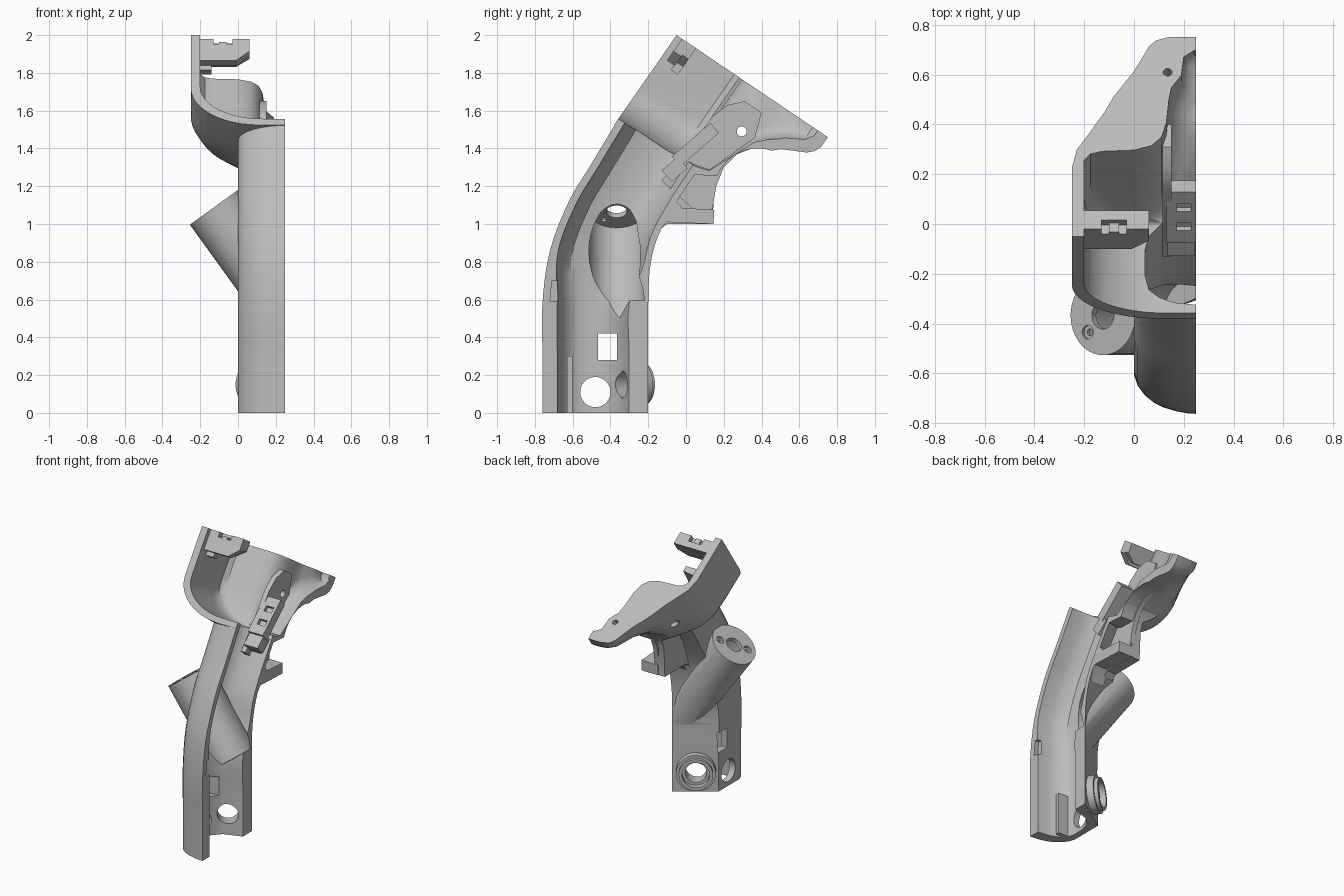
import bpy, bmesh, math
from mathutils import Vector, Matrix

if "Cube" in bpy.data.objects:
    bpy.data.objects.remove(bpy.data.objects["Cube"])

grey = bpy.data.materials.new("mid_grey")
grey.use_nodes = True
grey.diffuse_color = (0.5, 0.5, 0.5, 1)
grey.node_tree.nodes["Principled BSDF"].inputs["Base Color"].default_value = (0.5, 0.5, 0.5, 1)


def loft(name, rings):
    """Closed solid through rings of equal point count."""
    bm = bmesh.new()
    rows = [[bm.verts.new(p) for p in r] for r in rings]
    n = len(rows[0])
    for a, b in zip(rows, rows[1:]):
        for i in range(n):
            j = (i + 1) % n
            bm.faces.new((a[i], a[j], b[j], b[i]))
    bm.faces.new(rows[0][::-1])
    bm.faces.new(rows[-1])
    bmesh.ops.recalc_face_normals(bm, faces=bm.faces)
    me = bpy.data.meshes.new(name)
    bm.to_mesh(me)
    bm.free()
    me.materials.append(grey)
    ob = bpy.data.objects.new(name, me)
    bpy.context.collection.objects.link(ob)
    return ob


def rod(name, start, end, r, n=40):
    s, e = Vector(start), Vector(end)
    rot = (e - s).to_track_quat('Z', 'Y')
    circle = [rot @ Vector((r * math.cos(2 * math.pi * k / n), r * math.sin(2 * math.pi * k / n), 0))
              for k in range(n)]
    return loft(name, [[s + c for c in circle], [e + c for c in circle]])


def side_plate(name, outline, x0, x1):
    return loft(name, [[(x, y, z) for y, z in outline] for x in (x0, x1)])


def box(name, centre, size, tilt=0):
    m = Matrix.Translation(centre) @ Matrix.Rotation(math.radians(tilt), 4, 'X')
    h = [s / 2 for s in size]
    return loft(name, [[m @ Vector((a * h[0], b * h[1], c * h[2]))
                        for a, b in ((-1, -1), (1, -1), (1, 1), (-1, 1))] for c in (-1, 1)])


def combine(target, tool, op='DIFFERENCE'):
    mod = target.modifiers.new("cut", 'BOOLEAN')
    mod.operation, mod.solver, mod.object = op, 'EXACT', tool
    bpy.context.view_layer.objects.active = target
    bpy.ops.object.modifier_apply(modifier=mod.name)
    bpy.data.objects.remove(tool)


def smooth_path(rows, steps=5):
    """Catmull-Rom interpolation between rows of numbers."""
    out = []
    for i in range(len(rows) - 1):
        p = [rows[max(i - 1, 0)], rows[i], rows[i + 1], rows[min(i + 2, len(rows) - 1)]]
        for k in range(steps):
            t = k / steps
            out.append([b + 0.5 * t * (c - a + t * (2 * a - 5 * b + 4 * c - d + t * (3 * (b - c) + d - a)))
                        for a, b, c, d in zip(*p)])
    return out + [rows[-1]]


# Tilted frame of the head: v runs backward along the rim, u down from it
def head(x, v, u):
    return Vector((x, -0.05 + 0.83 * v - 0.57 * u, 2.0 - 0.56 * v - 0.82 * u))


def head_ring(v, xw, d, rx, rz, edge, top=0.0):
    ring = [(edge, top), (xw, top)]
    for k in range(13):
        a = math.pi / 2 * k / 12
        ring.append((xw + rx * (1 - math.cos(a)), d - rz + rz * math.sin(a)))
    ring.append((edge, d))
    return [head(x, v, u) for x, u in ring]


def grip_ring(row, profile):
    f, b = Vector(row[:2]), Vector(row[2:4])
    return [(x, *f.lerp(b, t)) for x, t in profile]


def outer_profile(thin):
    """Outer grip section; the back chamfer shrinks toward the top."""
    return [(.25, 0), (.22, .003), (.17, .018), (.12, .045), (.08, .08), (.045, .13), (.015, .2),
            (0, .28), (0, .7 + .1 * thin), (.25, 1)]


def hollow_profile(thin):
    """Inner grip section; walls grow thinner toward the top."""
    f, b = .14 - .06 * thin, .11 * thin
    return [(.6, f), (.25, f), (.16, f + .02), (.1, f + .07), (.06, f + .14), (.045, .35), (.045, .5 + b),
            (.06, .62 + b), (.12, .74 + b), (.25, .82 + b), (.6, .82 + b)]


# Head: rounded bowl tapering to the rear tip
head_rows = [(0, -.25, .58, .36, .24), (.2, -.25, .585, .33, .26), (.33, -.25, .585, .33, .29),
             (.42, -.23, .58, .34, .33), (.5, -.18, .56, .32, .4), (.6, -.12, .5, .29, .42),
             (.68, -.08, .3, .29, .25), (.8, 0.0, .19, .23, .14), (.92, .06, .13, .17, .09),
             (.95, .09, .1, .14, .07), (.965, .14, .06, .1, .04)]
shell = loft("handle_shell", [head_ring(*r, .25) for r in head_rows])

# Grip: curved column (last value: thinness of wall)
grip_rows = [(-.76, 0, -.2, 0, 0), (-.76, .3, -.2, .3, 0), (-.76, .58, -.2, .58, 0), (-.72, .86, -.19, .77, 1),
             (-.62, 1.12, -.15, .93, 1), (-.5, 1.32, -.06, 1.1, 1), (-.362, 1.55, .055, 1.275, 1)]
path = smooth_path(grip_rows)
combine(shell, loft("grip", [grip_ring(r, outer_profile(r[4])) for r in path]), 'UNION')

# Neck wall behind the grip
combine(shell, side_plate("neck_wall", [(-.14, .97), (-.1, 1.0), (.14, 1.0), (.15, 1.2), (.22, 1.34),
                                        (.04, 1.36), (-.08, 1.15)], .07, .14), 'UNION')

# Slanted side boss
cap = Vector((-.125, -.367, 1.09))
axis = Vector((-.585, 0, .81)).normalized()
combine(shell, rod("boss", cap - axis * .72, cap, .16, 48), 'UNION')

# Socket ring on the chamfered back
ring_at = Vector((.12, -.285, .15))
out = Vector((-.56, .83, 0)).normalized()
combine(shell, rod("ring", ring_at - out * .03, ring_at + out * .045, .13), 'UNION')
combine(shell, rod("ring_lip", ring_at, ring_at + out * .07, .112), 'UNION')

# Hollow the grip, then the head bowl with its rear cup
rings = [grip_ring(r, hollow_profile(r[4])) for r in path]
rings.insert(0, [(x, y, -.1) for x, y, z in rings[0]])
rings.append([Vector(p) + Vector((0, .045, .065)) for p in rings[-1]])
combine(shell, loft("grip_hollow", rings))
bowl = [(-.1, -.2, .54, .34, .2), (.3, -.2, .54, .3, .22), (.37, -.2, .53, .3, .25), (.4, -.175, .52, .28, .26),
        (.412, -.13, .52, .26, .26), (.418, 0, .52, .15, .22), (.44, .07, .52, .09, .15), (.48, .11, .52, .06, .1),
        (.55, .13, .5, .04, .05), (.66, .14, .24, .08, .1), (.72, .15, .18, .09, .1),
        (.78, .19, .14, .1, .1), (.87, .2, .09, .1, .07), (.9, .24, .06, .1, .04)]
combine(shell, loft("bowl_hollow", [head_ring(*r, .6, -.1) for r in bowl]))

# Finger opening
combine(shell, rod("finger_cut", (-.6, .38, 1.17), (.6, .38, 1.17), .23, 64))

# Boss bore, centre hole and two screw holes
combine(shell, rod("bore", cap - axis * .62, cap - axis * .03, .147, 48))
combine(shell, rod("boss_hole", cap - axis * .1, cap + axis * .1, .055))
across = axis.cross(Vector((0, 1, 0)))
for s in (-1, 1):
    c = cap + s * (Vector((0, .068, 0)) - across * .075)
    combine(shell, rod("screw", c - axis * .1, c + axis * .1, .014, 16))
    combine(shell, rod("screw_sink", c - axis * .015, c + axis * .1, .028, 24))

# Ring bore and lower side openings
combine(shell, rod("ring_bore", ring_at - out * .2, ring_at + out * .2, .07))
combine(shell, rod("ring_sink", ring_at + out * .03, ring_at + out * .2, .09))
combine(shell, rod("round_port", (-.2, -.48, .11), (.15, -.48, .11), .08))
combine(shell, box("window", (0, -.415, .35), (.3, .1, .14)))

# Pivot hole, rim screw holes and slot in the joint face
combine(shell, rod("pivot", (-.6, .295, 1.49), (.6, .295, 1.49), .026, 24))
for x, v in ((.135, .795), (-.18, .12)):
    combine(shell, rod("rim_screw", head(x, v, -.05), head(x, v, .06), .018, 16))
combine(shell, box("joint_slot", (.25, -.695, .645), (.06, .04, .11), -5))

# Trim everything on the joint plane
combine(shell, box("trim", (.75, 0, 1), (1, 4, 4)))

# Guard tab below the finger opening
side_plate("guard_tab", [(-.17, .92), (-.14, .97), (-.1, 1.01), (.145, 1.0), (.15, 1.075), (-.02, 1.085),
                         (-.06, 1.13), (-.1, 1.06)], .12, .25)

# Mounting hook inside the front rim
hook = [(-.21, 0), (-.13, 0), (-.13, .035), (-.1, .035), (-.1, .02), (-.06, .02), (-.06, .035),
        (-.03, .035), (-.03, 0), (.06, 0), (.06, .08), (-.01, .14), (-.21, .14)]
loft("mounting_hook", [[head(x, v, u) for x, u in hook] for v in (.035, .085)])
back = [(-.21, 0), (.06, 0), (.06, .07), (-.01, .12), (-.14, .12), (-.14, .17), (-.21, .17)]
loft("hook_back", [[head(x, v, u) for x, u in back] for v in (.08, .125)])

# Trigger support plate with pivot hole
plate = side_plate("trigger_plate", [(-.13, 1.23), (-.03, 1.34), (.14, 1.57), (.22, 1.63), (.31, 1.65), (.4, 1.59),
                                     (.35, 1.4), (.27, 1.37), (.2, 1.3), (.16, 1.2), (.14, 1.08), (.07, 1.05)],
                   .115, .15)
combine(plate, rod("pivot", (-.6, .295, 1.49), (.6, .295, 1.49), .026, 24))

# Switch block with two slots, and its lower clip
switch = box("switch_block", (.19, .05, 1.42), (.12, .27, .07), 41)
for s in (-1, 1):
    centre = Vector((.2, .05, 1.42)) + Matrix.Rotation(math.radians(41), 3, 'X') @ Vector((0, s * .05, .035))
    combine(switch, box("slot", centre, (.06, .04, .05), 41))
box("switch_clip", (.19, -.06, 1.29), (.11, .11, .08), 41)

# Inner rib along the grip front
box("grip_rib", (.09, -.615, .15), (.1, .03, .3))

for ob in bpy.context.scene.objects:
    ob.select_set(ob.type == 'MESH')
bpy.context.view_layer.objects.active = shell
bpy.ops.object.shade_smooth_by_angle(angle=math.radians(32))
